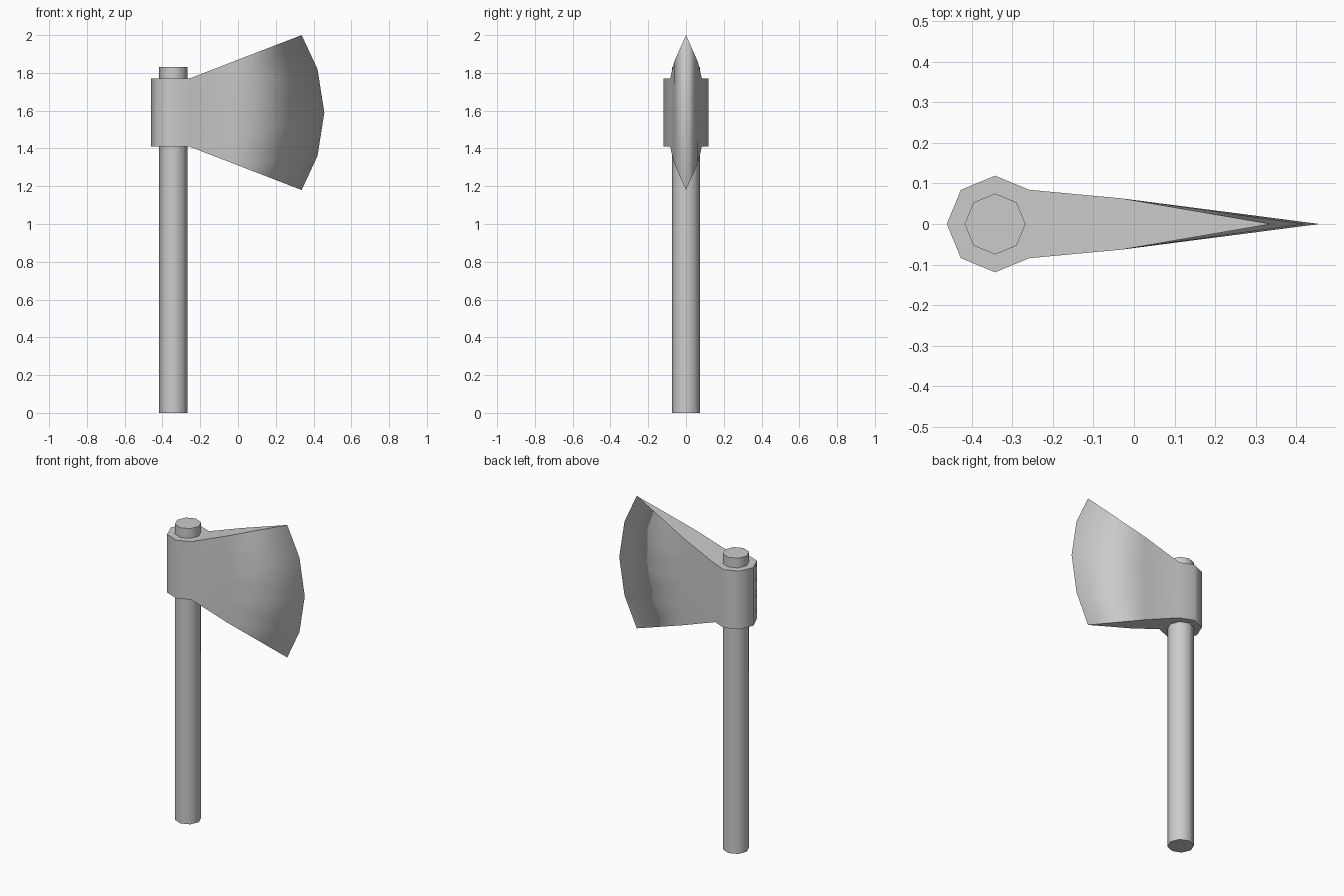
import bpy, math

if "Cube" in bpy.data.objects:
    bpy.data.objects.remove(bpy.data.objects["Cube"])

CX = -0.342   # handle axis
ZC = 1.59     # middle height of the axe head


def ring(r, angles):
    return [(CX + r * math.cos(math.radians(a)), r * math.sin(math.radians(a))) for a in angles]


def build(name, verts, sides, caps):
    # smooth sides, with hard edges around the flat caps
    mesh = bpy.data.meshes.new(name)
    mesh.from_pydata(verts, [], sides + caps)
    hard = set()
    for f in caps:
        hard |= {frozenset((f[i], f[i - 1])) for i in range(len(f))}
    for p in mesh.polygons:
        p.use_smooth = p.index < len(sides)
    for e in mesh.edges:
        e.use_edge_sharp = frozenset(e.vertices) in hard
    obj = bpy.data.objects.new(name, mesh)
    bpy.context.collection.objects.link(obj)
    return obj


def stack_sides(n, levels):
    return [(k * n + i, k * n + (i + 1) % n, (k + 1) * n + (i + 1) % n, (k + 1) * n + i)
            for k in range(levels - 1) for i in range(n)]


# Handle: eight-sided shaft
octagon = ring(0.075, range(0, 360, 45))
build("handle", [(x, y, z) for z in (0, 1.83) for x, y in octagon],
      stack_sides(8, 2), [tuple(range(7, -1, -1)), tuple(range(8, 16))])

# Axe head: collar wrapping the handle, flaring into a curved cutting edge
collar = ring(0.119, range(45, 316, 45))
verts = []
for t, edge_x in ((-1, 0.337), (-0.56, 0.421), (0, 0.457), (0.56, 0.421), (1, 0.337)):
    verts += [(x, y, ZC + 0.18 * t) for x, y in collar]
    verts += [(-0.03, -0.063, ZC + 0.268 * t),
              (edge_x, 0, ZC + 0.41 * t),
              (-0.03, 0.063, ZC + 0.268 * t)]
top_faces = [tuple(range(7)), (0, 6, 7, 9), (9, 7, 8)]
caps = [tuple(i + 40 for i in f) for f in top_faces] + [f[::-1] for f in top_faces]
build("axe_head", verts, stack_sides(10, 5), caps)
